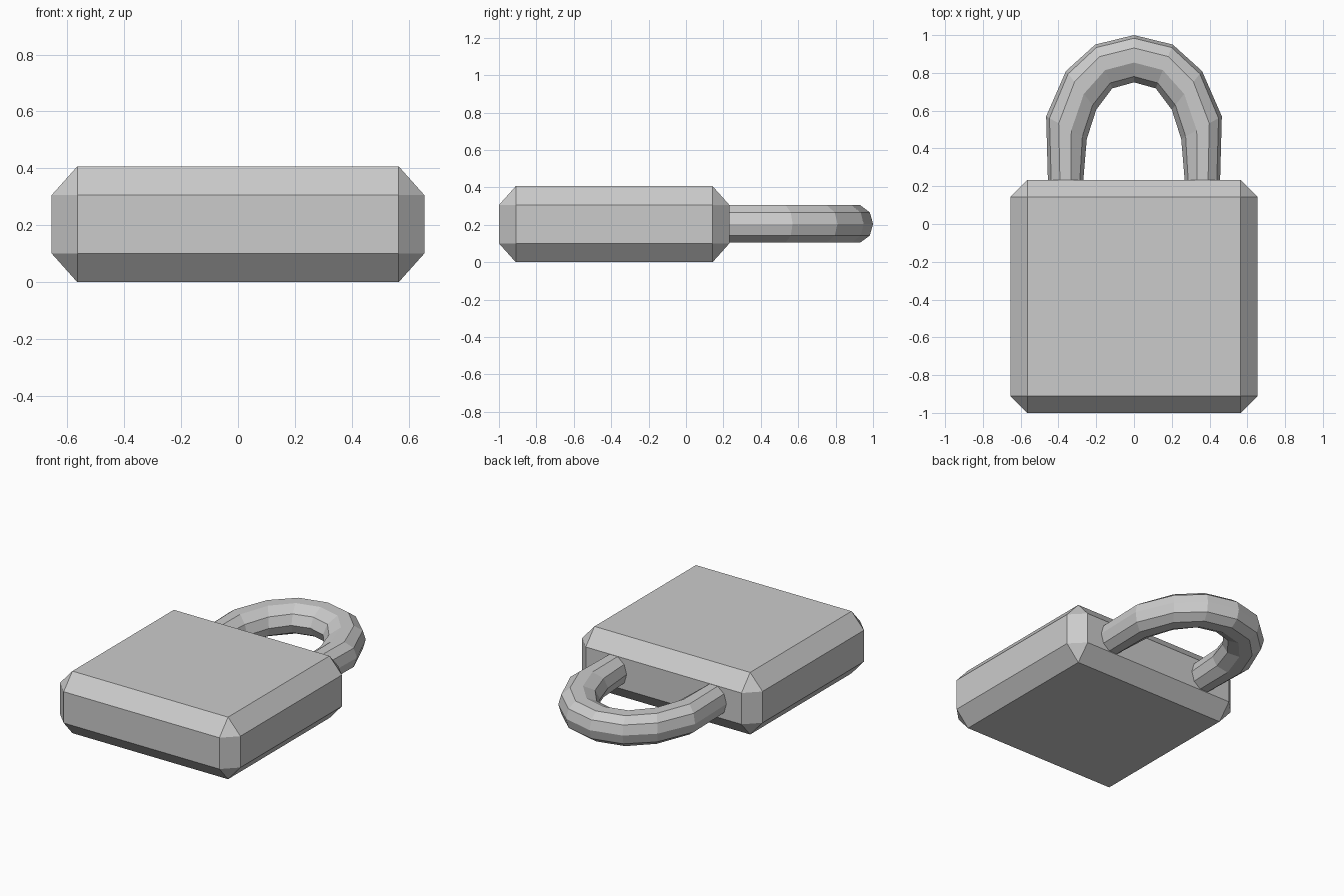
import bpy, bmesh, math
from mathutils import Matrix, Vector

if "Cube" in bpy.data.objects:
    bpy.data.objects.remove(bpy.data.objects["Cube"])


def finish(bm, name):
    bmesh.ops.recalc_face_normals(bm, faces=bm.faces)
    mesh = bpy.data.meshes.new(name)
    bm.to_mesh(mesh)
    bm.free()
    obj = bpy.data.objects.new(name, mesh)
    bpy.context.collection.objects.link(obj)
    return obj


# Lock body: chamfered block, chamfer slightly taller than wide
CHAMFER, STRETCH = 0.09, 1.12
HEIGHT = 0.407
bm = bmesh.new()
bmesh.ops.create_cube(bm, size=1)
bmesh.ops.scale(bm, vec=(1.31, 1.232, HEIGHT / STRETCH), verts=bm.verts)
bmesh.ops.bevel(bm, geom=bm.edges[:], offset=CHAMFER, segments=1,
                profile=0.5, affect='EDGES')
bmesh.ops.scale(bm, vec=(1, 1, STRETCH), verts=bm.verts)
bmesh.ops.translate(bm, vec=(0, -0.384, HEIGHT / 2), verts=bm.verts)
finish(bm, "lock_body")

# Shackle: ten-sided tube lofted between an outer and an inner arch
# each station: outer x, outer y, inner x, inner y, crown bias
half = [
    (-0.455, 0.20, -0.271, 0.20, 0.0),
    (-0.465, 0.57, -0.25, 0.45, 0.08),
    (-0.36, 0.81, -0.20, 0.605, 0.14),
    (-0.205, 0.95, -0.115, 0.718, 0.16),
    (0.0, 1.0, 0.0, 0.75, 0.16),
]
stations = half + [(-a, b, -c, d, e) for a, b, c, d, e in reversed(half[:-1])]
SIDES = 10
bm = bmesh.new()
rings = []
for ox, oy, ix, iy, bias in stations:
    outer, inner = Vector((ox, oy, 0.205)), Vector((ix, iy, 0.205))
    mid, arm = (outer + inner) / 2, (outer - inner) / 2
    ring = []
    for i in range(SIDES):
        c = math.cos(2 * math.pi * i / SIDES)
        s = math.sin(2 * math.pi * i / SIDES)
        ring.append(bm.verts.new(mid + arm * (c + bias * s * s)
                                 + Vector((0, 0, 0.105 * s))))
    rings.append(ring)
for a, b in zip(rings, rings[1:]):
    for i in range(SIDES):
        j = (i + 1) % SIDES
        bm.faces.new((a[i], a[j], b[j], b[i]))
bm.faces.new(rings[0])
bm.faces.new(rings[-1])
finish(bm, "shackle")
